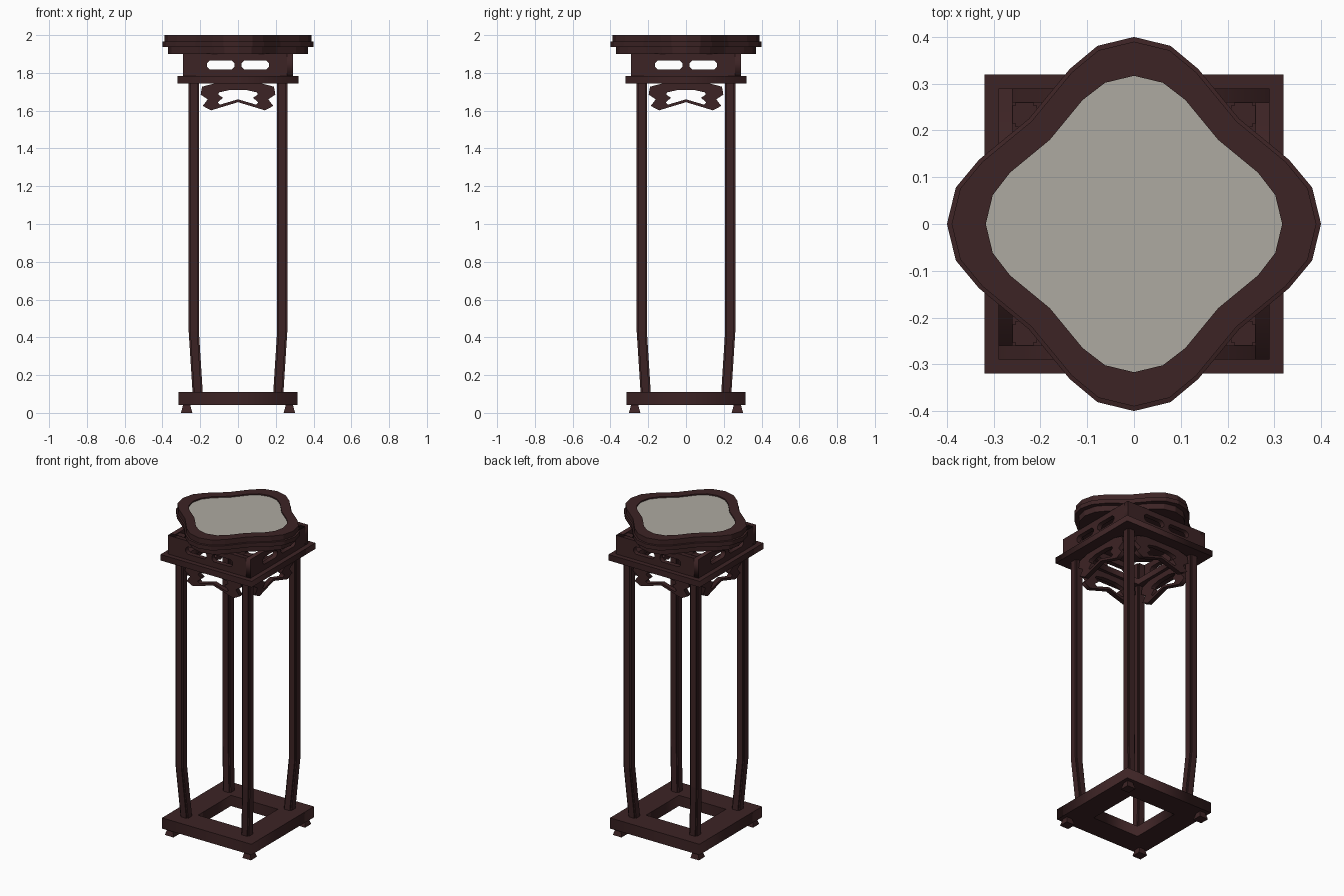
import bpy
import bmesh
from math import pi
from mathutils import Matrix

if "Cube" in bpy.data.objects:
    bpy.data.objects.remove(bpy.data.objects["Cube"], do_unlink=True)


def material(name, rgb):
    m = bpy.data.materials.new(name)
    m.use_nodes = True
    m.diffuse_color = (*rgb, 1)
    m.node_tree.nodes["Principled BSDF"].inputs["Base Color"].default_value = (*rgb, 1)
    return m


WOOD = material("dark rosewood", (0.046, 0.017, 0.018))
STONE = material("grey stone", (0.42, 0.40, 0.355))


def plate(name, loops, thickness, matrix):
    """Flat board from an outline and its holes, given thickness both ways."""
    curve = bpy.data.curves.new(name, 'CURVE')
    curve.dimensions = '2D'
    curve.fill_mode = 'BOTH'
    curve.extrude = thickness / 2
    for loop in loops:
        spline = curve.splines.new('POLY')
        spline.points.add(len(loop) - 1)
        for point, (x, y) in zip(spline.points, loop):
            point.co = (x, y, 0, 1)
        spline.use_cyclic_u = True
    curve.materials.append(WOOD)
    ob = bpy.data.objects.new(name, curve)
    bpy.context.collection.objects.link(ob)
    ob.matrix_world = matrix
    bpy.ops.object.select_all(action='DESELECT')
    bpy.context.view_layer.objects.active = ob
    ob.select_set(True)
    bpy.ops.object.convert(target='MESH')


def loft(name, rings, materials=(WOOD,), top_material=0):
    """Solid through stacked rings of equal point count, capped at both ends."""
    bm = bmesh.new()
    rows = [[bm.verts.new(p) for p in ring] for ring in rings]
    n = len(rows[0])
    for a, b in zip(rows, rows[1:]):
        for i in range(n):
            j = (i + 1) % n
            bm.faces.new((a[i], a[j], b[j], b[i]))
    bm.faces.new(rows[0][::-1])
    top = bm.faces.new(rows[-1])
    top.material_index = top_material
    bmesh.ops.recalc_face_normals(bm, faces=bm.faces)
    mesh = bpy.data.meshes.new(name)
    bm.to_mesh(mesh)
    bm.free()
    for m in materials:
        mesh.materials.append(m)
    ob = bpy.data.objects.new(name, mesh)
    bpy.context.collection.objects.link(ob)


def rect(x0, x1, y0, y1):
    return [(x0, y0), (x1, y0), (x1, y1), (x0, y1)]


def square(h):
    return rect(-h, h, -h, h)


def lobed(a, b, c, d):
    """Four-lobed outline from one eighth of its points."""
    quarter = [a, b, c, d, c[::-1], b[::-1]]
    out = []
    for _ in range(4):
        out += quarter
        quarter = [(-y, x) for x, y in quarter]
    return out


def at(outline, z, s=1.0):
    return [(x * s, y * s, z) for x, y in outline]


def mirrored(half):
    """Close a left-right symmetric loop from its +x half."""
    return half + [(-x, y) for x, y in reversed(half) if x > 0]


# Lobed top with stepped rim and recessed stone panel
outer = lobed((0.40, 0), (0.381, 0.078), (0.332, 0.137), (0.225, 0.225))
inner = lobed((0.317, 0), (0.302, 0.062), (0.265, 0.11), (0.18, 0.18))
steps = [(1.90, 0.925), (1.938, 0.925), (1.938, 1), (1.965, 1), (1.967, 0.975), (2.0, 0.975)]
loft("top_with_stone_panel",
     [at(outer, z, s) for z, s in steps] + [at(inner, 2.0), at(inner, 1.992)],
     (WOOD, STONE), 1)

# Square frames: ledge under the apron, and base
plate("ledge_frame", [square(0.32), square(0.2)], 0.038, Matrix.Translation((0, 0, 1.764)))
plate("base_frame", [square(0.314), square(0.165)], 0.068, Matrix.Translation((0, 0, 0.076)))


# Apron boards with two windows, and openwork brackets, on all four sides
def window(cx):
    w, h, c = 0.073, 0.023, 0.014
    return [(cx + x, 1.842 + y) for x, y in (
        (-w, c - h), (c - w, -h), (w - c, -h), (w, c - h),
        (w, h - c), (w - c, h), (c - w, h), (-w, h - c))]


bracket = mirrored([(0, 1.745), (0.12, 1.745), (0.19, 1.727), (0.198, 1.685), (0.16, 1.66),
                    (0.187, 1.625), (0.142, 1.602), (0, 1.645)])
bracket_hole = mirrored([(0, 1.709), (0.045, 1.709), (0.1, 1.697), (0.105, 1.685),
                         (0.08, 1.668), (0.108, 1.643), (0.095, 1.632), (0, 1.66)])

for i, side in enumerate(("front", "left", "back", "right")):
    turn = Matrix.Rotation(i * pi / 2, 4, 'Z')
    upright = Matrix.Rotation(pi / 2, 4, 'X')
    plate(side + "_apron",
          [rect(-0.29, 0.26, 1.78, 1.902), window(-0.092), window(0.092)],
          0.03, turn @ Matrix.Translation((0, -0.275, 0)) @ upright)
    plate(side + "_bracket", [bracket, bracket_hole],
          0.03, turn @ Matrix.Translation((0, -0.235, 0)) @ upright)

# Legs with notched corners, bending inward at the bottom, and flared feet
w, n = 0.027, 0.019
section = []
for sx, sy in ((1, 1), (-1, 1), (-1, -1), (1, -1)):
    corner = [(w * sx, n * sy), (n * sx, n * sy), (n * sx, w * sy)]
    section += corner if sx * sy > 0 else corner[::-1]

for sx, sy, label in ((1, -1, "front_left"), (-1, -1, "front_right"),
                      (1, 1, "back_left"), (-1, 1, "back_right")):
    def ring(outline, centre, z):
        return [(x + centre * sx, y + centre * sy, z) for x, y in outline]

    loft(label + "_leg", [ring(section, c, z) for c, z in
                          ((0.213, 0.10), (0.234, 0.43), (0.234, 1.895))])
    loft(label + "_foot", [ring(square(h), 0.272, z) for h, z in
                           ((0.03, 0), (0.027, 0.012), (0.018, 0.045))])
